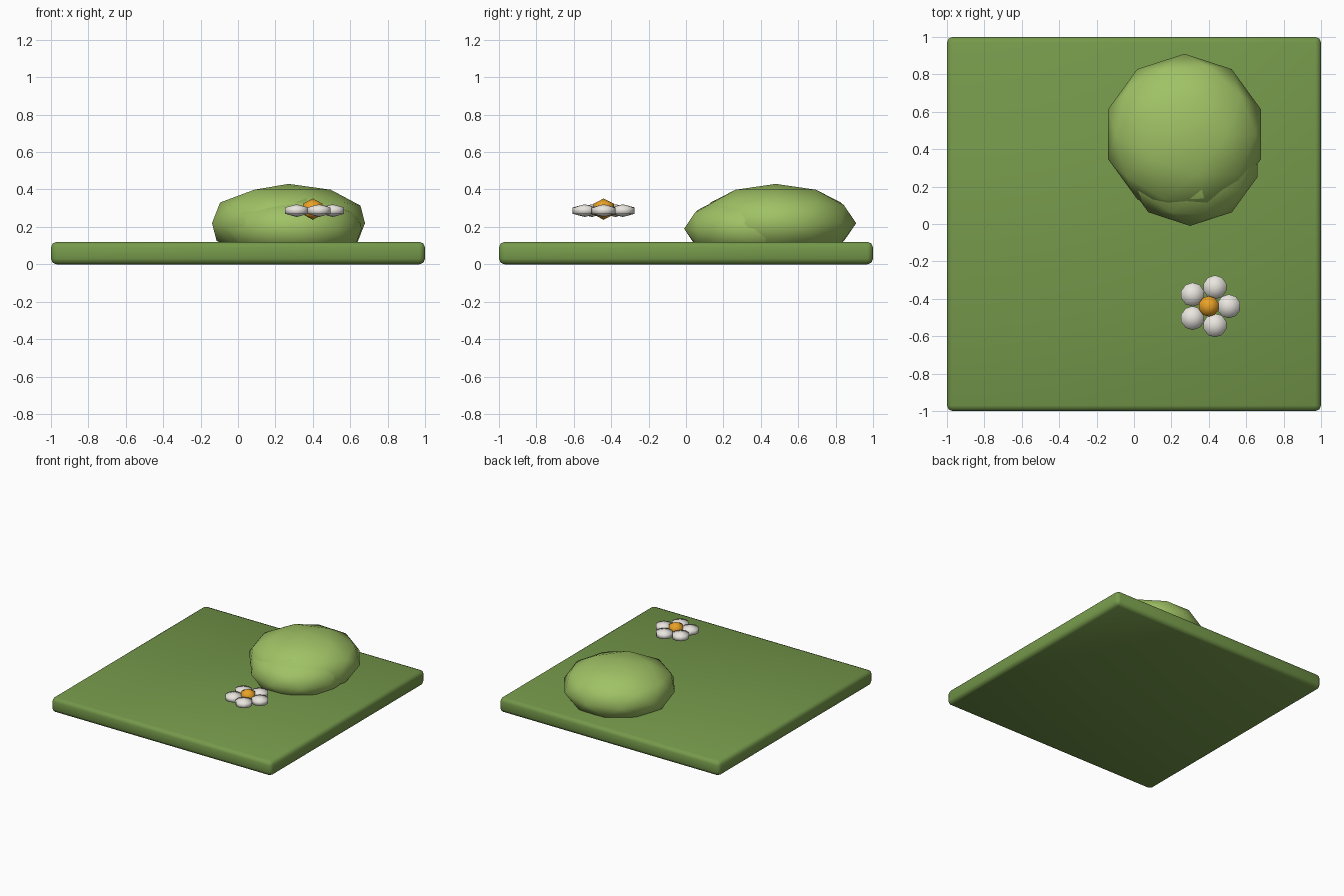
import bpy
from math import cos, sin, radians

if "Cube" in bpy.data.objects:
    bpy.data.objects.remove(bpy.data.objects["Cube"])


def material(name, rgb):
    m = bpy.data.materials.new(name)
    m.diffuse_color = (*rgb, 1)
    m.use_nodes = True
    m.node_tree.nodes["Principled BSDF"].inputs["Base Color"].default_value = m.diffuse_color
    return m


GRASS = material("grass", (0.18, 0.32, 0.07))
LEAF = material("leaf", (0.35, 0.54, 0.13))
WHITE = material("petal_white", (0.82, 0.79, 0.74))
ORANGE = material("flower_orange", (0.82, 0.36, 0.02))


def finish(name, mat, scale=(1, 1, 1)):
    ob = bpy.context.object
    ob.name = name
    ob.scale = scale
    bpy.ops.object.transform_apply(location=False, rotation=False, scale=True)
    ob.data.materials.append(mat)
    bpy.ops.object.shade_smooth()
    return ob


def mound(name, loc, radius, height):
    bpy.ops.mesh.primitive_ico_sphere_add(subdivisions=2, radius=1, location=loc)
    return finish(name, LEAF, (radius, radius, height))


def bead(name, mat, loc, radius, height, turn=0):
    # three-ring sphere, flattened
    bpy.ops.mesh.primitive_uv_sphere_add(segments=10, ring_count=3, radius=1,
                                         location=loc, rotation=(0, 0, turn))
    return finish(name, mat, (radius / 0.866, radius / 0.866, height))


# Grass slab with rounded edges
bpy.ops.mesh.primitive_cube_add(size=1, location=(0, 0, 0.06))
slab = finish("grass_slab", GRASS, (2, 2, 0.12))
bevel = slab.modifiers.new("rounded_edges", 'BEVEL')
bevel.width = 0.03
bevel.segments = 2

# Bush made of two overlapping mounds sunk into the slab
mound("bush_large", (0.27, 0.48, 0.22), 0.43, 0.21)
mound("bush_small", (0.30, 0.37, 0.19), 0.38, 0.19)

# Flower: ring of five petals around a centre
fx, fy = 0.40, -0.44
for i in range(5):
    a = radians(72 * i)
    bead(f"petal_{i + 1}", WHITE,
         (fx + 0.107 * cos(a), fy + 0.107 * sin(a), 0.287), 0.064, 0.034)
bead("flower_centre", ORANGE, (fx, fy, 0.295), 0.055, 0.057)
